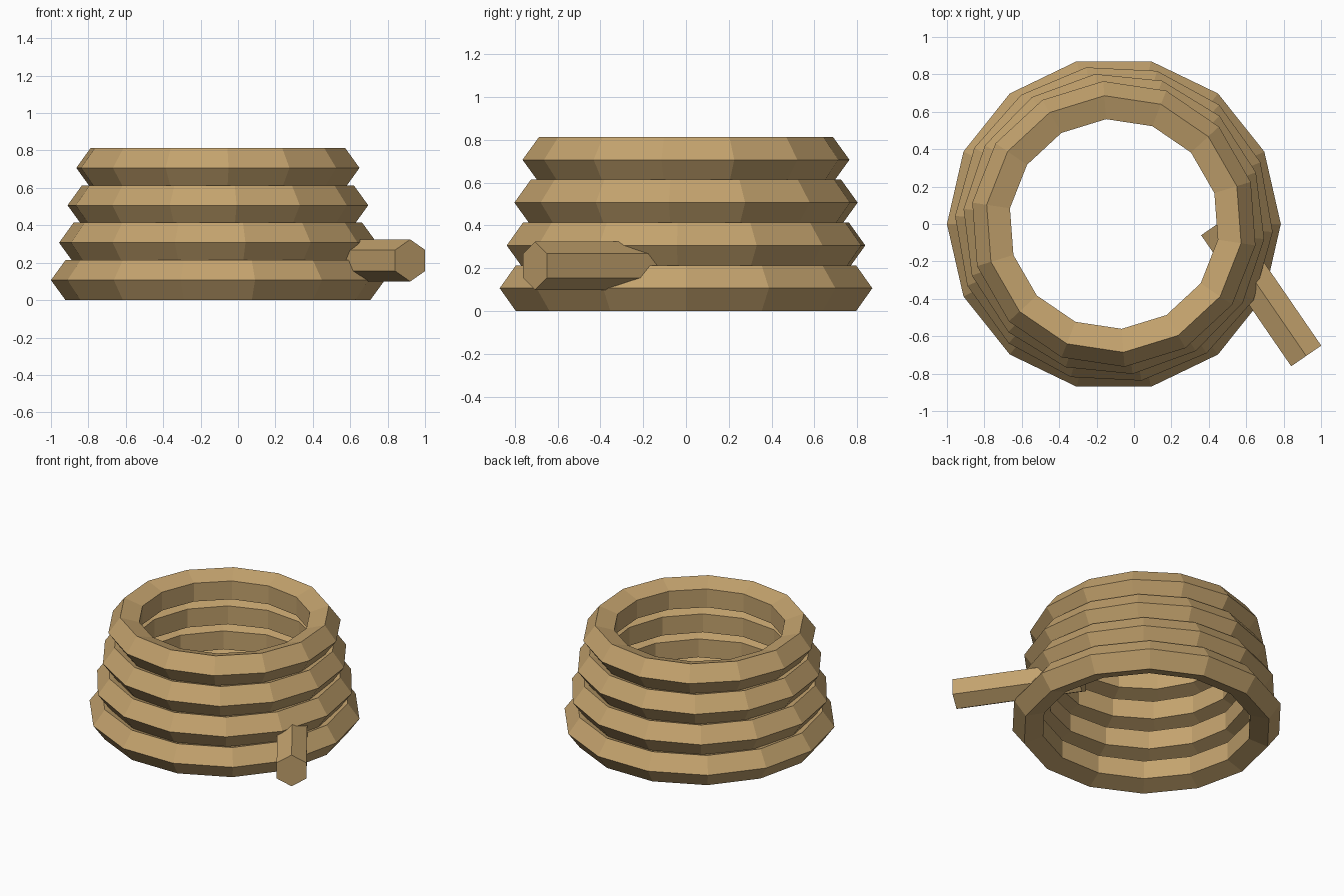
import bpy
import math

cube = bpy.data.objects.get("Cube")
if cube:
    bpy.data.objects.remove(cube, do_unlink=True)

# Material
TAN = (0.55, 0.365, 0.155, 1.0)
straw = bpy.data.materials.new("straw_tan")
straw.use_nodes = True
straw.diffuse_color = TAN
straw.node_tree.nodes["Principled BSDF"].inputs["Base Color"].default_value = TAN

CENTRE_X = -0.1075
THICK = 0.1125  # radius of the coil and handle cross-sections


def finish(name):
    obj = bpy.context.object
    obj.name = name
    obj.data.name = name
    obj.data.materials.clear()
    obj.data.materials.append(straw)
    bpy.ops.object.shade_flat()
    return obj


# Stacked five-sided coils, each smaller and turned a little further
base_z = THICK * math.sin(math.radians(72))
for i, label in enumerate(("bottom", "lower", "upper", "top")):
    bpy.ops.mesh.primitive_torus_add(
        major_segments=14, minor_segments=5,
        major_radius=0.78 - 0.0423 * i, minor_radius=THICK,
        location=(CENTRE_X, 0, base_z + 0.2 * i),
        rotation=(0, 0, -0.05 * i))
    finish(label + "_coil")

# Six-sided stick poking through the coils
bpy.ops.mesh.primitive_cylinder_add(
    vertices=6, radius=THICK, depth=0.85,
    location=(0.68, -0.355, 0.212),
    rotation=(math.pi / 2, 0, 0.602))
finish("side_stick")
